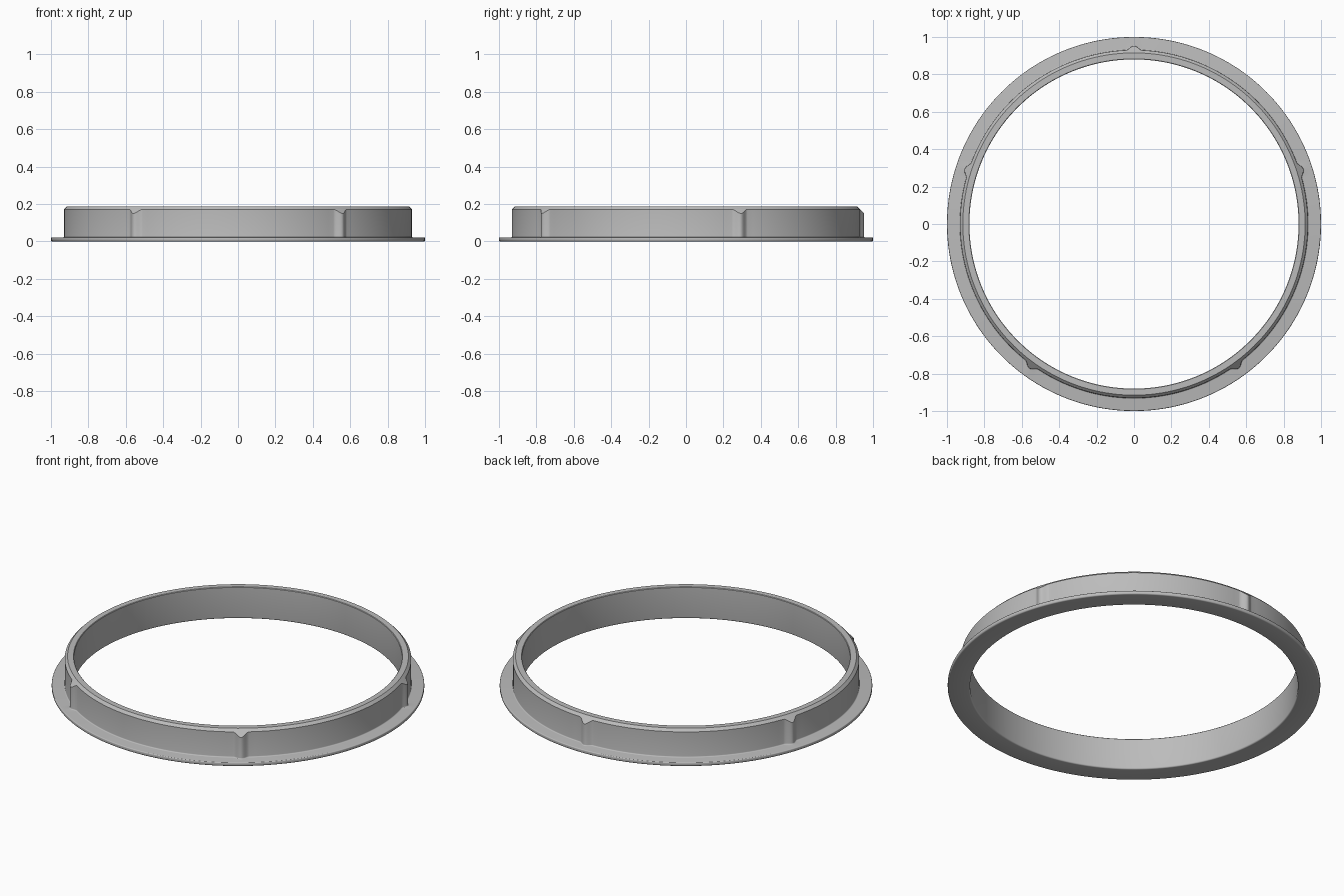
import bpy, bmesh, math

cube = bpy.data.objects.get("Cube")
if cube:
    bpy.data.objects.remove(cube, do_unlink=True)

RIBS = 5
TOP, R_IN, R_TOP, R_WALL, R_FLANGE = 0.187, 0.88, 0.915, 0.93, 1.0
RIB_HALF, RIB_HEIGHT, FLANGE = 0.045, 0.022, 0.022


def fillet(cx, cz, radius, start, end, steps=4):
    """Arc points (radius, height, rib weight) for a rounded corner."""
    angles = [math.radians(start + (end - start) * i / steps) for i in range(steps + 1)]
    return [(cx + radius * math.cos(a), cz + radius * math.sin(a), 0) for a in angles]


def section(bump):
    """Closed cross-section, with the outer wall pushed out by the rib."""
    wall = R_WALL + bump
    pts = [(R_IN, TOP - 0.003, 0), (R_IN + 0.003, TOP, 0), (R_TOP, TOP, 0),
           (wall, TOP + R_TOP - wall, 0)]
    pts += fillet(wall + 0.006, FLANGE + 0.006, 0.006, 180, 270)
    pts += fillet(R_FLANGE - 0.005, FLANGE - 0.005, 0.005, 90, 0)
    pts += fillet(R_FLANGE - 0.008, 0.008, 0.008, 0, -90)
    pts += fillet(R_IN + 0.008, 0.008, 0.008, 270, 180)
    return [(r, z) for r, z, _ in pts]


# Angles: fine steps across each rib, coarser steps between ribs
sector = math.tau / RIBS
half = RIB_HALF / R_WALL
stations = []
for k in range(RIBS):
    centre = math.pi / 2 + k * sector
    for i in range(20):
        t = -1 + i / 10
        stations.append((centre + t * half, RIB_HEIGHT * (0.5 + 0.5 * math.cos(math.pi * t))))
    gap = sector - 2 * half
    stations += [(centre + half + gap * i / 36, 0) for i in range(36)]

# Sweep the section round the axis
bm = bmesh.new()
rings = [[bm.verts.new((r * math.cos(a), r * math.sin(a), z)) for r, z in section(b)]
         for a, b in stations]
for i, ring in enumerate(rings):
    after = rings[(i + 1) % len(rings)]
    for j in range(len(ring)):
        n = (j + 1) % len(ring)
        bm.faces.new((ring[j], ring[n], after[n], after[j]))
bmesh.ops.recalc_face_normals(bm, faces=bm.faces)
mesh = bpy.data.meshes.new("flanged_ring")
bm.to_mesh(mesh)
bm.free()

# Grey finish
grey = bpy.data.materials.new("plain_grey")
grey.use_nodes = True
colour = (0.5, 0.5, 0.5, 1)
grey.diffuse_color = colour
grey.node_tree.nodes["Principled BSDF"].inputs["Base Color"].default_value = colour
mesh.materials.append(grey)

ring_obj = bpy.data.objects.new("flanged_ring", mesh)
bpy.context.collection.objects.link(ring_obj)
bpy.context.view_layer.objects.active = ring_obj
ring_obj.select_set(True)
bpy.ops.object.shade_smooth_by_angle(angle=math.radians(30))
